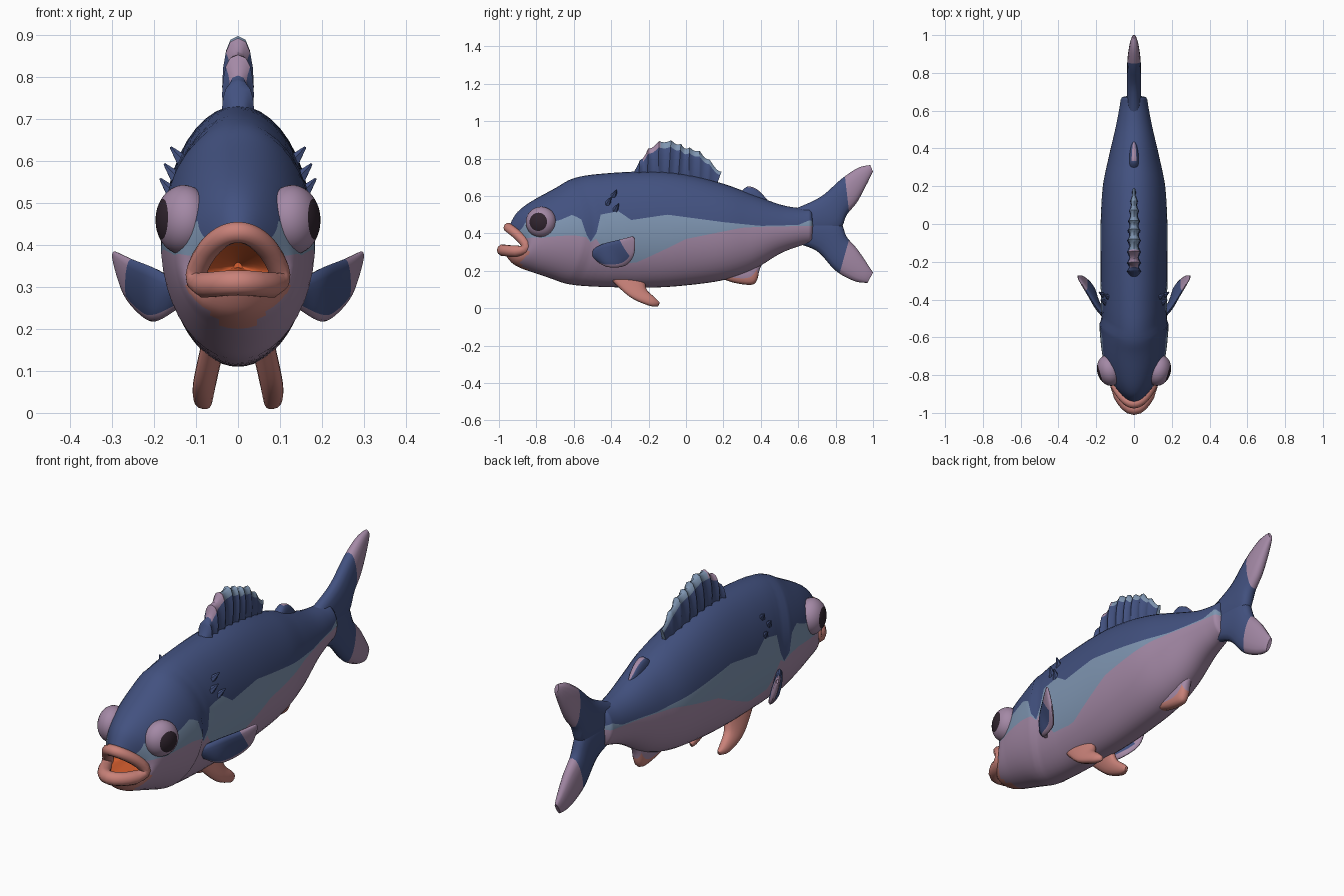
import bpy, bmesh
from math import sin, cos, pi, acos, exp
from mathutils import Vector, Matrix

cube = bpy.data.objects.get("Cube")
if cube:
    bpy.data.objects.remove(cube, do_unlink=True)

# Palette
NAVY, STEEL, MAUVE, PINK, DARK, ORANGE = range(6)
COLOURS = [("navy back", (0.055, 0.083, 0.215)), ("steel blue", (0.21, 0.30, 0.44)),
           ("mauve belly", (0.37, 0.25, 0.38)), ("salmon pink", (0.58, 0.22, 0.19)),
           ("dark pupil", (0.030, 0.018, 0.028)), ("orange mouth", (0.60, 0.10, 0.025))]
PALETTE = []
for label, rgb in COLOURS:
    mat = bpy.data.materials.new(label)
    mat.use_nodes = True
    mat.diffuse_color = (*rgb, 1)
    bsdf = next(n for n in mat.node_tree.nodes if n.type == 'BSDF_PRINCIPLED')
    bsdf.inputs["Base Color"].default_value = (*rgb, 1)
    bsdf.inputs["Roughness"].default_value = 0.7
    PALETTE.append(mat)


def finish(name, bm, angle=0.9):
    """Turn a bmesh into a smooth-shaded object with the palette."""
    bmesh.ops.recalc_face_normals(bm, faces=bm.faces)
    mesh = bpy.data.meshes.new(name)
    bm.to_mesh(mesh)
    bm.free()
    for mat in PALETTE:
        mesh.materials.append(mat)
    obj = bpy.data.objects.new(name, mesh)
    bpy.context.collection.objects.link(obj)
    bpy.ops.object.select_all(action='DESELECT')
    obj.select_set(True)
    bpy.context.view_layer.objects.active = obj
    bpy.ops.object.shade_smooth_by_angle(angle=angle)
    return obj


def along(points, u):
    """Smooth curve through the points, u from 0 to 1."""
    last = len(points) - 1
    i = min(int(u * last), last - 1)
    f = u * last - i
    p0, p1, p2, p3 = [Vector(points[max(0, min(last, i + k))]) for k in (-1, 0, 1, 2)]
    return p1 + (p2 - p0) * (f / 2) + (p0 * 2 - p1 * 5 + p2 * 4 - p3) * (f * f / 2) \
        + (p1 * 3 - p0 - p2 * 3 + p3) * (f ** 3 / 2)


def line(points, y):
    """Height of a straight-segment line at y."""
    for (y0, z0), (y1, z1) in zip(points, points[1:]):
        if y <= y1:
            return z0 + (z1 - z0) * max(0, (y - y0) / (y1 - y0))
    return points[-1][1]


def loft(name, rings, colour):
    """Skin closed rings; colour(i, j, centre) gives each face its material."""
    bm = bmesh.new()
    rows = [[bm.verts.new(p) for p in ring] for ring in rings]
    count = len(rows[0])
    for i in range(len(rows) - 1):
        for j in range(count):
            k = (j + 1) % count
            face = bm.faces.new((rows[i][j], rows[i][k], rows[i + 1][k], rows[i + 1][j]))
            face.material_index = colour(i, j, face.calc_center_median())
    for i, row in ((0, rows[0]), (len(rows) - 2, rows[-1])):
        face = bm.faces.new(row)
        face.material_index = colour(i, 0, face.calc_center_median())
    return finish(name, bm)


def fin(name, lead, trail, normal, thick, colour, n=20, m=8, ribs=0):
    """Flat rounded blade between two edge curves; colour(u, w) with w = 1 at the lead."""
    normal = Vector(normal).normalized()
    rings = []
    for i in range(n + 1):
        u = i / n
        a, b = along(lead, u), along(trail, u)
        wave = abs(sin(ribs * pi * u))
        a.z -= 0.014 * wave
        t = thick * (1 - 0.75 * u ** 4) * (1 - 0.3 * wave)
        ring = []
        for j in range(2 * m):
            c, s = cos(pi * j / m), sin(pi * j / m)
            side = abs(s) ** 0.75 * (1 if s > 0 else -1)
            ring.append((a + b) / 2 + (a - b) / 2 * c + normal * t * side)
        rings.append(ring)
    return loft(name, rings, lambda i, j, p: colour((i + 0.5) / n, cos(pi * (j + 0.5) / m)))


# Body: stations of (y, top, bottom, half width), and the two painted flank lines
STATIONS = [(-.95, .43, .31, .10), (-.9, .515, .235, .13), (-.8, .585, .19, .152),
            (-.65, .65, .15, .168), (-.45, .71, .118, .175), (-.2, .732, .11, .178),
            (0, .715, .122, .177), (.2, .665, .15, .165), (.35, .61, .2, .135),
            (.5, .555, .29, .1), (.6, .536, .33, .08), (.66, .535, .345, .07)]
BACK_LINE = [(-.95, .42), (-.9, .47), (-.8, .45), (-.68, .47), (-.6, .5), (-.55, .47),
             (-.52, .35), (-.49, .36), (-.45, .5), (-.35, .52), (-.3, .47), (-.1, .5),
             (.2, .46), (.4, .44), (.6, .445), (.66, .47)]
BELLY_LINE = [(-.95, .41), (-.8, .38), (-.6, .39), (-.47, .37), (-.4, .25), (-.27, .24),
              (-.1, .32), (0, .37), (.15, .4), (.3, .43), (.4, .435), (.66, .44)]
SEGMENTS = (9, 4, 10)
HALF = sum(SEGMENTS)


def body_ring(u):
    y, top, bottom, width = along(STATIONS, u)
    mid, tall = (top + bottom) / 2, (top - bottom) / 2
    back = line(BACK_LINE, y)
    belly = min(line(BELLY_LINE, y), back - 0.004)
    stops = [0] + [acos(max(-lim, min(lim, (z - mid) / tall)))
                   for z, lim in ((back, .93), (belly, .95))] + [pi]
    stops[2] = max(stops[2], stops[1] + 0.01)
    angles = [stops[k] + (stops[k + 1] - stops[k]) * q / count
              for k, count in enumerate(SEGMENTS) for q in range(count)] + [pi]
    mouth = max(0, (-0.6 - y) / 0.35) ** 2
    gill = 0.011 * max(0, (y + 0.8) / 0.27) if y < -0.525 else 0
    half = []
    for t in angles:
        x, z = (width + gill) * sin(t), mid + tall * cos(t)
        bow = 0.1 * ((z - 0.42) / 0.3) ** 2 * exp(-((y + 0.52) / 0.18) ** 2)
        shift = mouth * (0.11 * sin(t) ** 2 - 0.015 * (1 - cos(t))) - bow
        half.append(Vector((x, y + shift, z - 0.045 * mouth ** 2 * sin(t) ** 2)))
    return half + [Vector((-p.x, p.y, p.z)) for p in half[-2:0:-1]]


rings = [body_ring(i / 88) for i in range(89)]
rim = rings[0]
throat = Vector((0, -0.77, 0.35))
cavity = [[p.lerp(throat, k) for p in rim] for k in (0.9, 0.6, 0.3)]
tail_end = [[Vector((p.x * k, p.y + d, 0.44 + (p.z - 0.44) * k)) for p in rings[-1]]
            for k, d in ((0.9, 0.012), (0.5, 0.018))]


def body_colour(i, j, p):
    if i < len(cavity):
        return ORANGE
    if p.y < -0.84 and p.z < 0.31 and abs(p.x) < 0.02 + (p.z - 0.19):
        return PINK
    q = min(j, 2 * HALF - 1 - j)
    return NAVY if q < SEGMENTS[0] else STEEL if q < SEGMENTS[0] + SEGMENTS[1] else MAUVE


loft("body", cavity + rings + tail_end, body_colour)

# Lips: a tube around the mouth rim, fuller below
curve = bpy.data.curves.new("lips", 'CURVE')
curve.dimensions = '3D'
curve.bevel_depth = 0.026
curve.bevel_resolution = 3
spline = curve.splines.new('POLY')
spline.points.add(len(rim) - 1)
for point, p in zip(spline.points, rim):
    point.co = (*p, 1)
    point.radius = 1.2 if p.z < 0.33 and abs(p.x) < 0.08 else 1
spline.use_cyclic_u = True
curve.materials.append(PALETTE[PINK])
lips = bpy.data.objects.new("lips", curve)
bpy.context.collection.objects.link(lips)
bpy.ops.object.select_all(action='DESELECT')
lips.select_set(True)
bpy.context.view_layer.objects.active = lips
bpy.ops.object.convert(target='MESH')
bpy.ops.object.shade_smooth()

# Tail lobes with pale tips
SIDE = (1, 0, 0)
tip = lambda u, w: MAUVE if u > 0.55 else NAVY
fin("tail_upper_lobe",
    [(0, .58, .53), (0, .72, .595), (0, .83, .69), (0, .92, .75), (0, .985, .765)],
    [(0, .58, .4), (0, .8, .4), (0, .86, .5), (0, .92, .575), (0, 1, .73)], SIDE, .038, tip)
fin("tail_lower_lobe",
    [(0, .58, .35), (0, .7, .305), (0, .8, .2), (0, .9, .145), (0, .97, .135)],
    [(0, .58, .48), (0, .8, .48), (0, .86, .38), (0, .92, .31), (0, 1, .19)], SIDE, .038, tip)

# Dorsal fins
fin("dorsal_fin",
    [(0, -.3, .71), (0, -.24, .8), (0, -.19, .865), (0, -.12, .9), (0, -.05, .89),
     (0, 0, .865), (0, .06, .85), (0, .12, .8), (0, .19, .73)],
    [(0, -.29, .66), (0, -.07, .66), (0, .15, .62)], SIDE, .038,
    lambda u, w: NAVY if w < 0.75 else MAUVE if 0.15 < u < 0.35 else STEEL if u > 0.3 else NAVY,
    n=72, ribs=9)
fin("rear_dorsal_fin", [(0, .29, .62), (0, .33, .65), (0, .38, .635), (0, .435, .58)],
    [(0, .29, .56), (0, .36, .54), (0, .43, .54)], SIDE, .026,
    lambda u, w: MAUVE if w > 0.85 and u > 0.35 else NAVY)

# Anal fin
fin("anal_fin", [(0, .17, .165), (0, .26, .135), (0, .35, .125), (0, .38, .15),
                 (0, .395, .21), (0, .43, .27)],
    [(0, .18, .22), (0, .3, .25), (0, .42, .31)], SIDE, .032,
    lambda u, w: PINK if w > 0.2 and u < 0.72 else MAUVE)

for side, s in (("left", 1), ("right", -1)):
    flip = lambda pts: [(s * x, y, z) for x, y, z in pts]
    # Pectoral fin with pale rim
    fin(side + "_pectoral_fin",
        flip([(.14, -.51, .31), (.2, -.44, .345), (.25, -.36, .365), (.295, -.285, .385)]),
        flip([(.14, -.47, .25), (.19, -.42, .22), (.22, -.33, .225), (.268, -.28, .28),
              (.298, -.272, .37)]), (s * .85, -.47, -.23), .017,
        lambda u, w: MAUVE if u > 0.68 or w < -0.8 else NAVY)
    # Pelvic fin
    fin(side + "_pelvic_fin",
        flip([(.072, -.4, .15), (.09, -.3, .06), (.088, -.2, .014), (.075, -.15, .01)]),
        flip([(.05, -.22, .16), (.065, -.21, .1), (.075, -.17, .06), (.075, -.14, .03)]),
        (s, 0, .1), .026, lambda u, w: PINK)
    # Bulging eye, pupil on its outer pole
    bm = bmesh.new()
    bmesh.ops.create_uvsphere(bm, u_segments=32, v_segments=20, radius=1)
    for face in bm.faces:
        face.material_index = DARK if face.calc_center_median().z > 0.809 else MAUVE
    turn = Vector((s * .93, -.27, .03)).to_track_quat('Z', 'Y').to_matrix().to_4x4()
    bm.transform(Matrix.Translation((s * .13, -.775, .46)) @ turn
                 @ Matrix.Diagonal((.083, .083, .065, 1)))
    finish(side + "_eye", bm)
    # Raised scales on the shoulder
    bm = bmesh.new()
    for x, y, z in ((.145, -.38, .615), (.16, -.41, .575), (.17, -.37, .54)):
        aim = Vector((s * .6, .35, .7)).to_track_quat('Z', 'Y').to_matrix().to_4x4()
        bmesh.ops.create_cone(bm, cap_ends=True, segments=6, radius1=.018, radius2=.003,
                              depth=.05, matrix=Matrix.Translation((s * x, y, z)) @ aim)
    finish(side + "_shoulder_scales", bm, 0.5)
